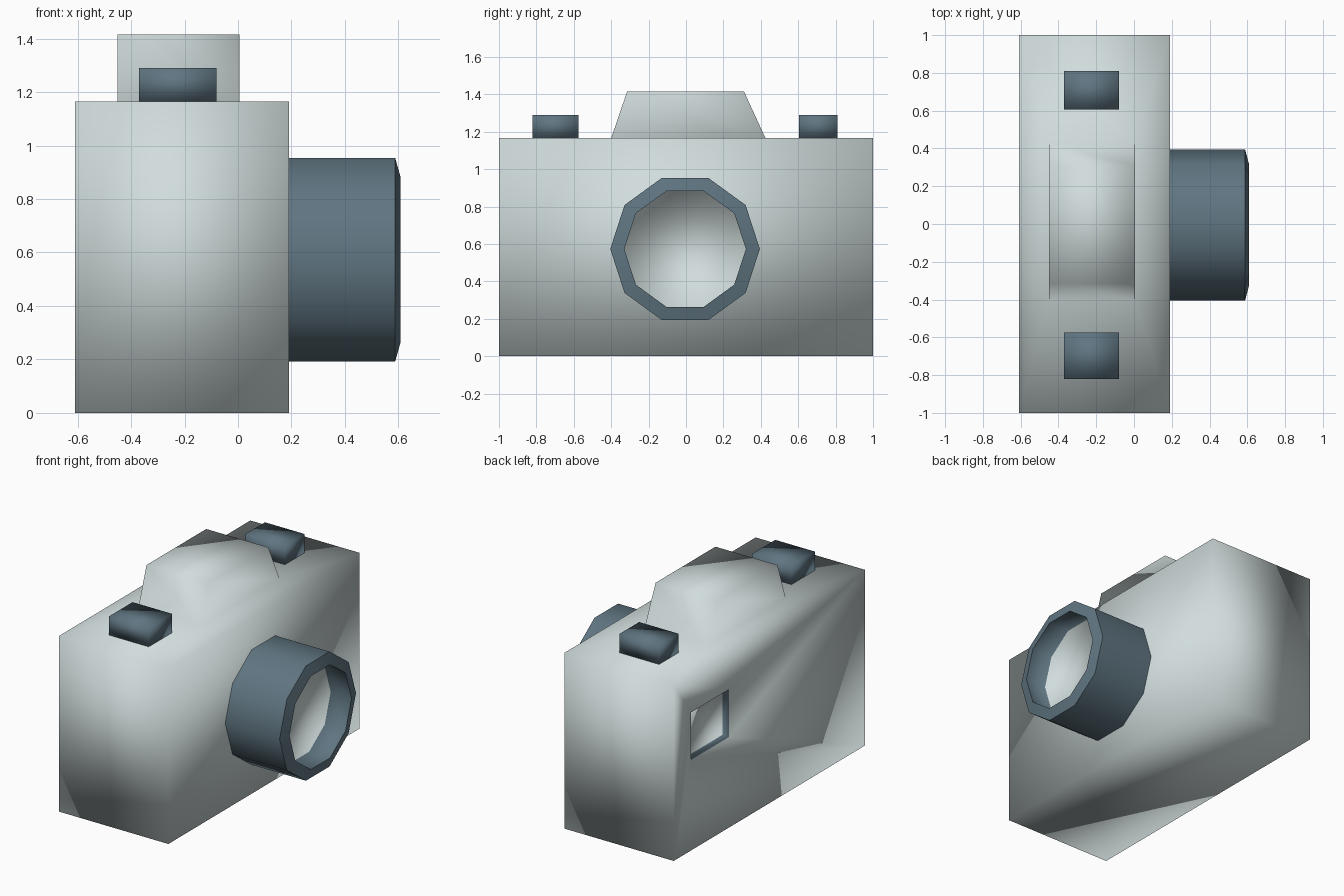
import bpy, bmesh, math

if "Cube" in bpy.data.objects:
    bpy.data.objects.remove(bpy.data.objects["Cube"])


def material(name, rgb):
    m = bpy.data.materials.new(name)
    m.diffuse_color = (*rgb, 1)
    m.use_nodes = True
    m.node_tree.nodes["Principled BSDF"].inputs["Base Color"].default_value = m.diffuse_color
    return m


GREY = material("pale_grey", (0.64, 0.72, 0.72))
BLUE = material("slate_blue", (0.115, 0.178, 0.22))


def finish(name, bm, mats):
    bmesh.ops.recalc_face_normals(bm, faces=bm.faces)
    for f in bm.faces:
        f.smooth = True
    me = bpy.data.meshes.new(name)
    bm.to_mesh(me)
    bm.free()
    for m in mats:
        me.materials.append(m)
    ob = bpy.data.objects.new(name, me)
    bpy.context.collection.objects.link(ob)
    return ob


def box(lo, hi):
    bm = bmesh.new()
    bmesh.ops.create_cube(bm, size=1)
    for v in bm.verts:
        v.co = [h if c > 0 else l for c, l, h in zip(v.co, lo, hi)]
    return bm


def extrude_to(bm, face, lo, hi):
    """Extrude a face so its new copy fills the box lo..hi; returns face and walls."""
    mid = face.calc_center_median()
    new = bmesh.ops.extrude_discrete_faces(bm, faces=[face])["faces"][0]
    for v in new.verts:
        v.co = [h if c > m else l for c, m, l, h in zip(v.co, mid, lo, hi)]
    walls = [f for e in new.edges for f in e.link_faces if f is not new]
    return new, walls


def side(bm, axis, sign):
    return max(bm.faces, key=lambda f: sign * f.calc_center_median()[axis])


# Body with viewfinder hump grown from the top face
body = box((-0.61, -1, 0), (0.19, 1, 1.165))
top, _ = extrude_to(body, side(body, 2, 1), (-0.45, -0.40, 1.165), (0.005, 0.425, 1.165))
extrude_to(body, top, (-0.45, -0.315, 1.415), (0.005, 0.31, 1.415))

# Recessed back window with blue walls
pane, _ = extrude_to(body, side(body, 0, -1), (-0.61, 0.42, 0.60), (-0.61, 0.82, 0.915))
_, walls = extrude_to(body, pane, (-0.56, 0.42, 0.60), (-0.56, 0.82, 0.915))
for f in walls:
    f.material_index = 1
finish("camera_body", body, [GREY, BLUE])

# Top buttons
for name, y0, y1 in (("left_button", -0.82, -0.575), ("right_button", 0.605, 0.81)):
    finish(name, box((-0.37, y0, 1.165), (-0.08, y1, 1.29)), [BLUE])

# Lens barrel: ten-sided lathe with a bevelled front rim and recessed grey glass
SIDES = 10
lens = bmesh.new()
rings = []
for x, r in ((0.19, 0.40), (0.588, 0.40), (0.608, 0.325), (0.455, 0.325)):
    angles = [math.tau * i / SIDES for i in range(SIDES)]
    rings.append([lens.verts.new((x, -0.005 + r * math.cos(a), 0.573 + r * math.sin(a)))
                  for a in angles])
for a, b in zip(rings, rings[1:]):
    for i in range(SIDES):
        j = (i + 1) % SIDES
        lens.faces.new((a[i], a[j], b[j], b[i]))
for ring in rings[1:3]:
    for i in range(SIDES):
        lens.edges.get((ring[i], ring[(i + 1) % SIDES])).smooth = False
glass = lens.faces.new(rings[-1])
glass.material_index = 1
finish("lens", lens, [BLUE, GREY])
